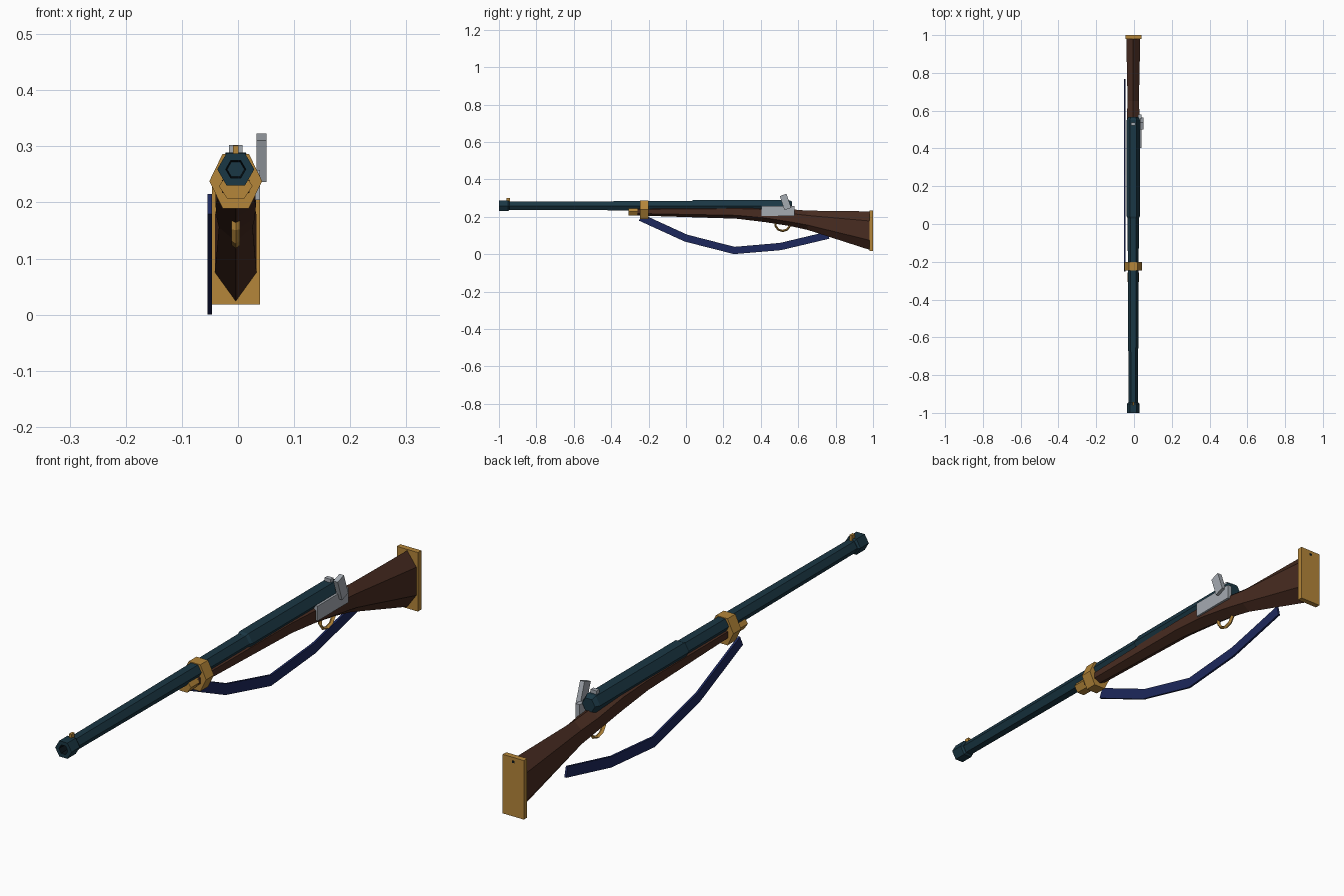
import bpy, bmesh, math
from mathutils import Matrix, Vector

if "Cube" in bpy.data.objects:
    bpy.data.objects.remove(bpy.data.objects["Cube"])

CX = -0.004  # centre line of the gun


def material(name, hex_rgb):
    lin = [(((hex_rgb >> s) & 255) / 255) ** 2.2 for s in (16, 8, 0)]
    m = bpy.data.materials.new(name)
    m.diffuse_color = (*lin, 1)
    m.use_nodes = True
    m.node_tree.nodes["Principled BSDF"].inputs["Base Color"].default_value = m.diffuse_color
    return m


WOOD = material("dark walnut", 0x4A3026)
BLUED = material("blued steel", 0x203A46)
BRASS = material("brass", 0xB3853C)
STEEL = material("bright steel", 0xA3A9B0)
STRAP = material("navy leather", 0x222C5C)
DARK = material("bore black", 0x131C22)


def finish(name, bm, *mats):
    bmesh.ops.recalc_face_normals(bm, faces=bm.faces)
    me = bpy.data.meshes.new(name)
    bm.to_mesh(me)
    bm.free()
    ob = bpy.data.objects.new(name, me)
    bpy.context.collection.objects.link(ob)
    for m in mats:
        me.materials.append(m)
    return ob


def hexagon(y, zc, rx, rz, turn=0):
    """Six points around the centre line; turn=30 puts a corner at the top."""
    angles = [math.radians(60 * i + turn) for i in range(6)]
    return [(CX + rx * math.cos(a), y, zc + rz * math.sin(a)) for a in angles]


def loft(name, rings, *mats):
    bm = bmesh.new()
    vs = [[bm.verts.new(p) for p in r] for r in rings]
    n = len(rings[0])
    for a, b in zip(vs, vs[1:]):
        for i in range(n):
            bm.faces.new((a[i], a[(i + 1) % n], b[(i + 1) % n], b[i]))
    bm.faces.new(vs[0])
    bm.faces.new(vs[-1])
    return finish(name, bm, *mats)


def box(name, lo, hi, mat, tilt=0):
    lo, hi = Vector(lo), Vector(hi)
    bm = bmesh.new()
    bmesh.ops.create_cube(bm, size=1, matrix=Matrix.Translation((lo + hi) / 2)
                          @ Matrix.Rotation(math.radians(tilt), 4, 'X')
                          @ Matrix.Diagonal((*(hi - lo), 1)))
    return finish(name, bm, mat)


# Barrel: tapered front, thicker breech section with a chamfered end
BZ = 0.259
loft("barrel", [hexagon(y, BZ, r, r) for y, r in ((-0.96, 0.025), (0.04, 0.030))], BLUED)
loft("breech", [hexagon(y, BZ, r, r) for y, r in
                ((0.03, 0.030), (0.04, 0.035), (0.55, 0.035), (0.567, 0.026))], BLUED)

# Muzzle ring with a hollow bore
muzzle = loft("muzzle", [hexagon(y, BZ, r, r) for y, r in
                         ((-0.945, 0.027), (-0.952, 0.033), (-1, 0.033),
                          (-1, 0.018), (-0.955, 0.015))], BLUED, DARK)
for p in muzzle.data.polygons:
    c = p.center
    if c.y > -0.999 and math.hypot(c.x - CX, c.z - BZ) < 0.018 and c.y < -0.95:
        p.material_index = 1

# Stock: (y, bottom, top, half width)
profile = [(-0.262, 0.207, 0.250, 0.024), (0.27, 0.190, 0.262, 0.032),
           (0.42, 0.172, 0.262, 0.036), (0.56, 0.150, 0.240, 0.034),
           (0.65, 0.130, 0.233, 0.030), (0.98, 0.024, 0.229, 0.037)]
loft("stock", [hexagon(y, (b + t) / 2, w / math.cos(math.radians(30)), (t - b) / 2, 30)
               for y, b, t, w in profile], WOOD)

# Butt plate and its screw
box("butt_plate", (-0.046, 0.98, 0.018), (0.039, 1.0, 0.233), BRASS)
box("butt_screw", (CX - 0.005, 0.995, 0.213), (CX + 0.005, 1.001, 0.221), DARK)

# Barrel band and fore-end cap
loft("barrel_band", [hexagon(y, 0.238, 0.047, 0.056) for y in (-0.245, -0.2)], BRASS)
loft("fore_end_cap", [hexagon(y, 0.229, 0.030, 0.026) for y in (-0.308, -0.258)], BRASS)

# Sights
box("front_sight", (CX - 0.005, -0.96, 0.28), (CX + 0.005, -0.942, 0.301), BRASS)
box("rear_sight", (CX - 0.012, 0.522, 0.28), (CX + 0.012, 0.538, 0.302), STEEL)

# Lock plate and hammer on the right side
box("lock_plate", (0.022, 0.403, 0.204), (0.039, 0.581, 0.258), STEEL)
box("hammer", (0.033, 0.513, 0.240), (0.051, 0.551, 0.319), STEEL, tilt=19)

# Trigger guard: low-poly ring half sunk in the stock
bm = bmesh.new()
N = 10
rings = []
for i in range(N):
    a = 2 * math.pi * i / N + math.pi / N
    ring = []
    for dx, dr in ((0.008, 0), (0, 0.006), (-0.008, 0), (0, -0.006)):
        r = 0.041 + dr
        ring.append(bm.verts.new((CX + dx, 0.517 + r * math.cos(a), 0.165 + r * math.sin(a))))
    rings.append(ring)
for i in range(N):
    a, b = rings[i], rings[(i + 1) % N]
    for j in range(4):
        bm.faces.new((a[j], a[(j + 1) % 4], b[(j + 1) % 4], b[j]))
finish("trigger_guard", bm, BRASS)

# Sling: flat strap hanging along the left side
path = [Vector(p) for p in ((-0.243, 0.197), (0, 0.086), (0.258, 0.020), (0.505, 0.041), (0.762, 0.102))]
rings = []
for i, p in enumerate(path):
    d = (path[min(i + 1, 4)] - path[max(i - 1, 0)]).normalized()
    n = Vector((-d.y, d.x)) * 0.0195
    a, b = p + n, p - n
    rings.append([(-0.054, *a), (-0.046, *a), (-0.046, *b), (-0.054, *b)])
loft("sling", rings, STRAP)
